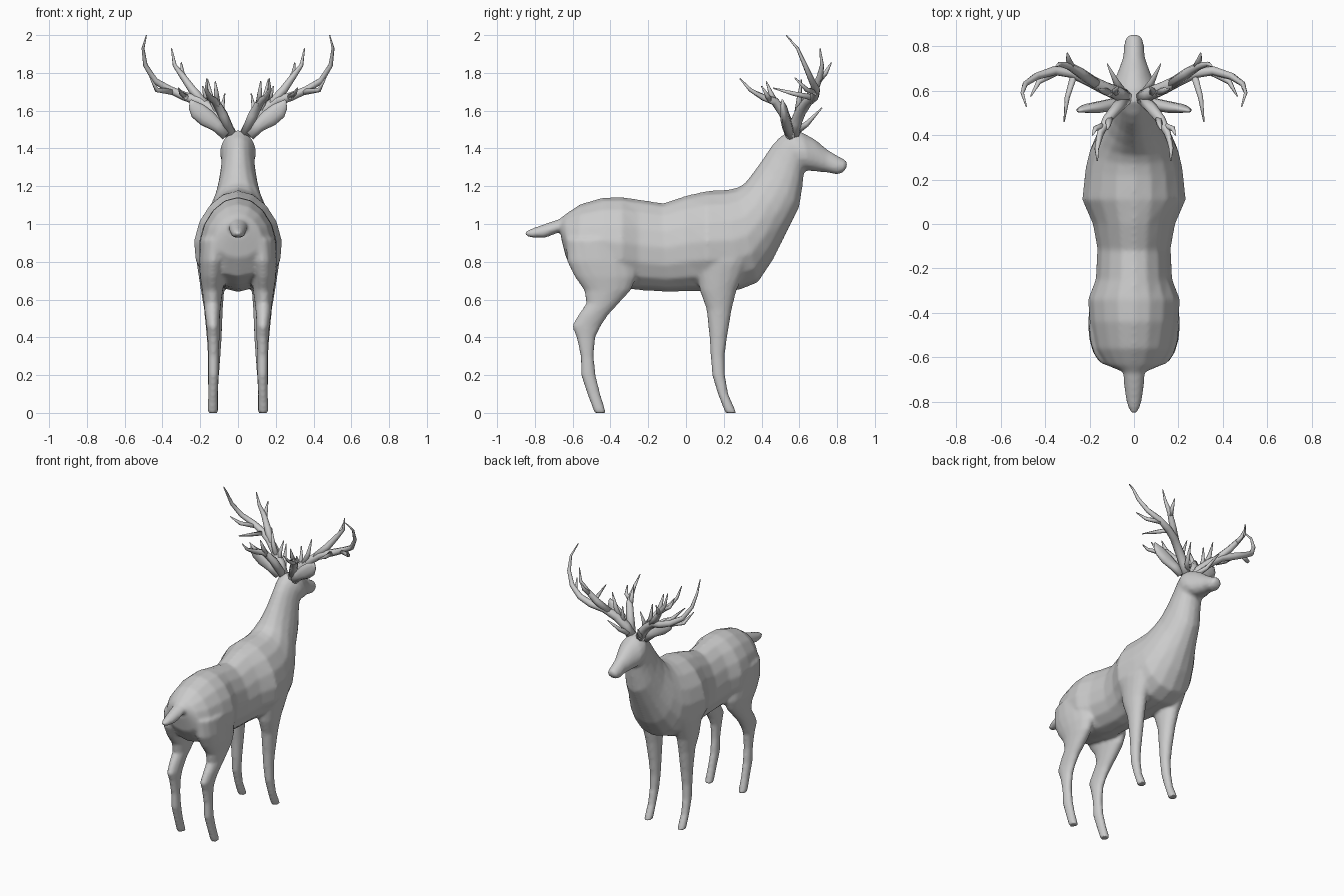
import bpy, bmesh, math
from mathutils import Vector

SEG = 16


def loft(bm, rings):
    """Skin a closed tube through rings of points, capping both ends."""
    loops = [[bm.verts.new(p) for p in r] for r in rings]
    for a, b in zip(loops, loops[1:]):
        n = len(a)
        for i in range(n):
            bm.faces.new((a[i], a[(i + 1) % n], b[(i + 1) % n], b[i]))
    bm.faces.new(loops[0])
    bm.faces.new(loops[-1])


def profile_ring(yt, zt, yb, zb, w, k=0.12):
    """Egg-shaped ring spanning from a top point to a bottom point in the side view."""
    pts = []
    for i in range(SEG):
        t = math.tau * i / SEG
        c, s = math.cos(t), math.sin(t)
        f = (1 - c) / 2
        pts.append((w * s * (1 - k * c), yt + (yb - yt) * f, zt + (zb - zt) * f))
    return pts


def leg_ring(side, z, y0, y1, xc, hw):
    """Horizontal oval ring of a leg."""
    return [(side * xc + hw * math.cos(math.tau * i / SEG),
             (y0 + y1) / 2 + (y1 - y0) / 2 * math.sin(math.tau * i / SEG), z)
            for i in range(SEG)]


def finish(bm, name):
    bmesh.ops.recalc_face_normals(bm, faces=bm.faces)
    me = bpy.data.meshes.new(name)
    bm.to_mesh(me)
    bm.free()
    for p in me.polygons:
        p.use_smooth = True
    ob = bpy.data.objects.new(name, me)
    bpy.context.collection.objects.link(ob)
    return ob


# Trunk, neck and head: top y, top z, bottom y, bottom z, half width
trunk = [
    (-.665, 1.03, -.66, .92, .06), (-.635, 1.055, -.635, .82, .125),
    (-.56, 1.105, -.57, .72, .175), (-.44, 1.14, -.44, .68, .2),
    (-.34, 1.143, -.34, .66, .207), (-.25, 1.13, -.25, .65, .172),
    (-.12, 1.11, -.1, .64, .165), (0, 1.15, 0, .643, .185),
    (.11, 1.175, .11, .645, .233), (.22, 1.182, .28, .65, .218),
    (.27, 1.192, .38, .69, .2), (.31, 1.215, .46, .81, .17),
    (.35, 1.265, .535, .96, .13), (.4, 1.335, .6, 1.09, .105),
    (.45, 1.41, .617, 1.2, .09), (.49, 1.455, .625, 1.275, .087),
    (.55, 1.497, .64, 1.283, .096), (.61, 1.488, .66, 1.28, .092),
    (.68, 1.45, .7, 1.277, .07), (.75, 1.393, .75, 1.272, .049),
    (.81, 1.357, .797, 1.262, .045), (.847, 1.337, .828, 1.27, .038),
    (.856, 1.315, .845, 1.29, .02)]
# Tail, same layout
tail = [(-.6, 1.06, -.6, .98, .05), (-.66, 1.03, -.66, .96, .05),
        (-.75, 1.0, -.75, .925, .043), (-.82, .975, -.82, .928, .03),
        (-.852, .96, -.852, .94, .014)]
# Legs: height, back y, front y, centre x, half width
front_leg = [
    (.92, .07, .33, .125, .08), (.8, .05, .34, .14, .08),
    (.65, .072, .268, .135, .062), (.55, .108, .243, .13, .05),
    (.4, .124, .218, .126, .04), (.3, .13, .205, .126, .034),
    (.2, .138, .207, .13, .03), (.1, .168, .224, .132, .027), (0, .207, .268, .132, .029)]
hind_leg = [
    (.92, -.64, -.3, .115, .085), (.8, -.63, -.27, .13, .077),
    (.72, -.59, -.26, .135, .067), (.65, -.54, -.29, .135, .056),
    (.58, -.528, -.355, .135, .046), (.52, -.57, -.41, .135, .04),
    (.46, -.605, -.45, .132, .035), (.4, -.58, -.48, .13, .032),
    (.3, -.558, -.488, .13, .028), (.2, -.556, -.478, .13, .028),
    (.1, -.523, -.453, .132, .026), (0, -.485, -.423, .134, .029)]

bm = bmesh.new()
loft(bm, [profile_ring(*r) for r in trunk])
loft(bm, [profile_ring(*r) for r in tail])
for side in (-1, 1):
    for leg in (front_leg, hind_leg):
        loft(bm, [leg_ring(side, *r) for r in leg])
body = finish(bm, "body_with_legs")

# Fuse the parts into one continuous skin
rm = body.modifiers.new("fuse", 'REMESH')
rm.mode = 'VOXEL'
rm.voxel_size = 0.011
rm.use_smooth_shade = True
sm = body.modifiers.new("soften", 'SMOOTH')
sm.factor = 0.5
sm.iterations = 5

# Ears: x, y, z of the centre line, half breadth, half thickness
ear = [(.06, .55, 1.47, .03, .025), (.11, .535, 1.52, .034, .028),
       (.165, .525, 1.56, .048, .026), (.215, .52, 1.6, .045, .02),
       (.243, .513, 1.63, .026, .012), (.252, .51, 1.655, .006, .005)]
for side, label in ((-1, "left"), (1, "right")):
    bm = bmesh.new()
    rings = []
    for x, y, z, b, t in ear:
        ring = []
        for i in range(10):
            a = math.tau * i / 10
            u, v = b * math.cos(a), t * math.sin(a)
            ring.append((side * (x - .66 * u), y + v, z + .75 * u))
        rings.append(ring)
    loft(bm, rings)
    finish(bm, "ear_" + label)

# Antler branches: start radius, then the path
antler = [
    # main beam
    (.03, [(.035, .57, 1.47), (.07, .585, 1.54), (.13, .61, 1.6), (.2, .645, 1.65),
           (.28, .68, 1.675), (.36, .69, 1.71), (.44, .665, 1.76), (.49, .63, 1.84),
           (.503, .59, 1.93), (.485, .53, 2.0)]),
    # upper fork and its prong
    (.023, [(.17, .63, 1.63), (.24, .68, 1.71), (.29, .71, 1.78), (.335, .72, 1.84), (.352, .71, 1.93)]),
    (.015, [(.28, .705, 1.765), (.295, .74, 1.8), (.3, .77, 1.855)]),
    # outer prongs
    (.014, [(.27, .675, 1.67), (.3, .57, 1.69), (.315, .46, 1.72)]),
    (.015, [(.35, .685, 1.7), (.43, .64, 1.71), (.465, .575, 1.775)]),
    # rear branch and its prongs
    (.026, [(.04, .56, 1.48), (.08, .52, 1.58), (.12, .47, 1.65), (.15, .41, 1.67),
            (.168, .34, 1.71), (.165, .285, 1.77)]),
    (.016, [(.11, .48, 1.63), (.115, .45, 1.69), (.12, .425, 1.755)]),
    (.014, [(.14, .44, 1.66), (.175, .43, 1.68), (.187, .4, 1.73)]),
    # brow tines
    (.018, [(.04, .58, 1.49), (.08, .64, 1.53), (.12, .72, 1.615)]),
    (.016, [(.08, .58, 1.53), (.085, .6, 1.61), (.07, .62, 1.69)]),
    (.018, [(.1, .59, 1.56), (.14, .6, 1.66), (.16, .61, 1.765)])]


def branch(bm, r0, path, sides=7):
    """Tapered tube along a path."""
    pts = [Vector(p) for p in path]
    rings = []
    for i, p in enumerate(pts):
        d = (pts[min(i + 1, len(pts) - 1)] - pts[max(i - 1, 0)]).normalized()
        u = d.cross(Vector((.3, 1, -.4))).normalized()
        v = d.cross(u)
        r = r0 * (1 - (i / (len(pts) - 1)) ** 1.5) + .003
        rings.append([p + r * (math.cos(math.tau * k / sides) * u + math.sin(math.tau * k / sides) * v)
                      for k in range(sides)])
    loft(bm, rings)


for side, label in ((-1, "left"), (1, "right")):
    bm = bmesh.new()
    for r0, path in antler:
        branch(bm, r0, [(side * x, y, z) for x, y, z in path])
    finish(bm, "antler_" + label)
